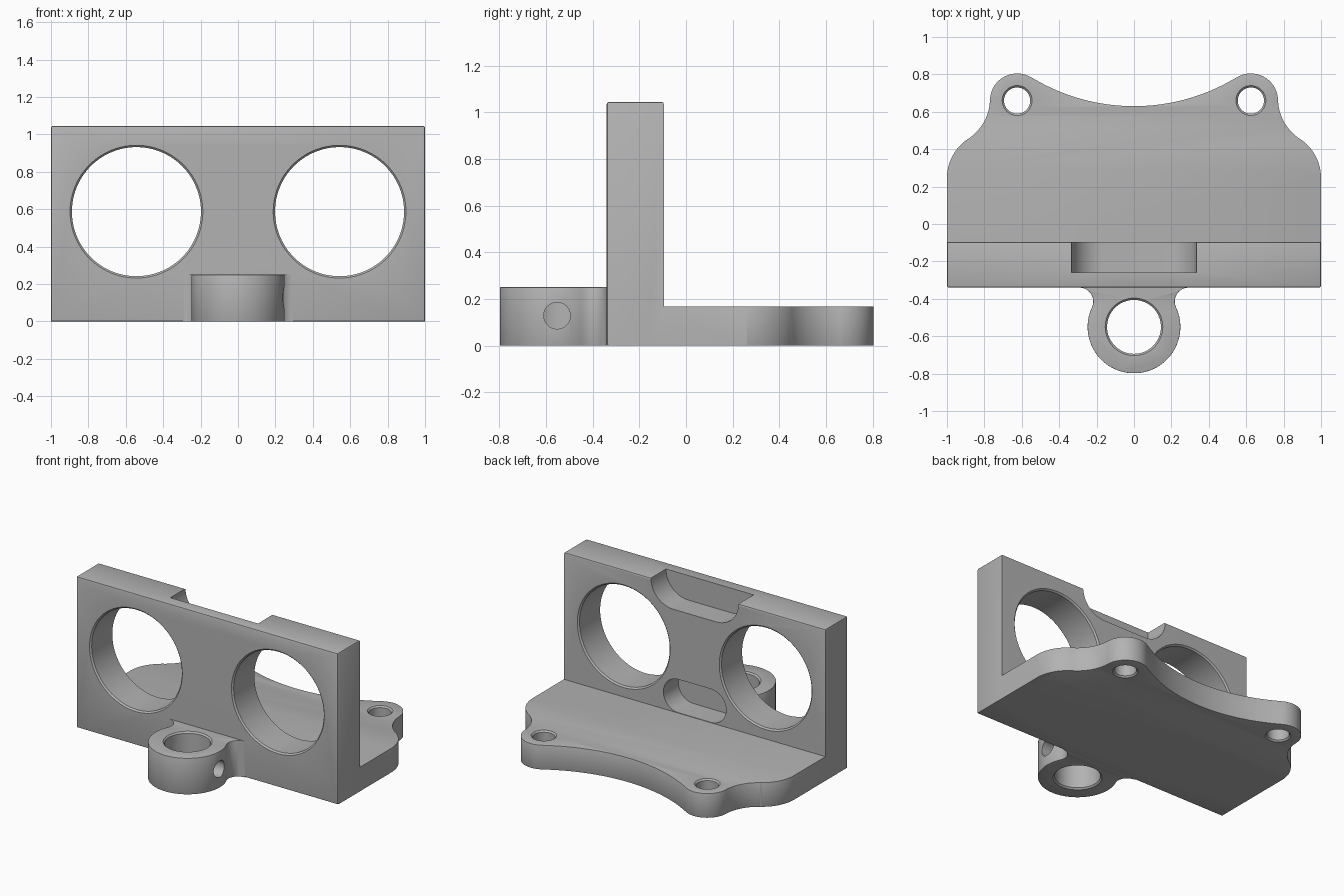
import bpy, bmesh, math
from mathutils import Matrix

if "Cube" in bpy.data.objects:
    bpy.data.objects.remove(bpy.data.objects["Cube"])

B = 0.01  # small edge rounding
grey = bpy.data.materials.new("plain grey")
grey.diffuse_color = (0.45, 0.45, 0.45, 1)
grey.use_nodes = True
grey.node_tree.nodes["Principled BSDF"].inputs["Base Color"].default_value = grey.diffuse_color


def arc(cx, cy, r, a0, a1, n=16):
    """Points on an arc, angles in degrees."""
    return [(cx + r * math.cos(math.radians(a0 + (a1 - a0) * i / n)),
             cy + r * math.sin(math.radians(a0 + (a1 - a0) * i / n))) for i in range(n + 1)]


def mirrored(half):
    """Close an outline by mirroring its left half in x."""
    return half + [(-x, y) for x, y in reversed(half) if abs(x) > 1e-5]


def finish(bm, name):
    bmesh.ops.recalc_face_normals(bm, faces=bm.faces)
    me = bpy.data.meshes.new(name)
    bm.to_mesh(me)
    bm.free()
    me.materials.append(grey)
    ob = bpy.data.objects.new(name, me)
    bpy.context.collection.objects.link(ob)
    return ob


def prism(name, outline, lo, hi, upright=False, round_edge=None):
    """Extrude an outline in z, or an x-z outline in y; round the edges picked by a rule."""
    bm = bmesh.new()
    pts = [(x, lo, v) if upright else (x, v, lo) for x, v in outline]
    f = bm.faces.new([bm.verts.new(p) for p in pts])
    new = bmesh.ops.extrude_face_region(bm, geom=[f])["geom"]
    step = (0, hi - lo, 0) if upright else (0, 0, hi - lo)
    bmesh.ops.translate(bm, vec=step, verts=[g for g in new if isinstance(g, bmesh.types.BMVert)])
    bmesh.ops.recalc_face_normals(bm, faces=bm.faces)
    if round_edge:
        edges = [e for e in bm.edges if e.calc_face_angle(0) > 1
                 and round_edge((e.verts[0].co + e.verts[1].co) / 2)]
        bmesh.ops.bevel(bm, geom=edges, offset=B, segments=2, profile=0.5,
                        affect='EDGES', clamp_overlap=True)
    return finish(bm, name)


def bore(name, r, length, matrix, n=64):
    """Round cutter along its own z, flared at both ends for a softened rim."""
    bm = bmesh.new()
    h = length / 2
    rings = [(-h - B, r + 2 * B), (-h + B, r), (h - B, r), (h + B, r + 2 * B)]
    loops = [[bm.verts.new((x, y, z)) for x, y in arc(0, 0, rad, 0, 360, n)[:-1]] for z, rad in rings]
    for a, b in zip(loops, loops[1:]):
        for i in range(n):
            j = (i + 1) % n
            bm.faces.new((a[i], a[j], b[j], b[i]))
    bm.faces.new(loops[0])
    bm.faces.new(loops[-1])
    bm.transform(matrix)
    return finish(bm, name)


def combine(target, other, op):
    m = target.modifiers.new(op, 'BOOLEAN')
    m.operation, m.object, m.solver = op, other, 'EXACT'
    bpy.context.view_layer.objects.active = target
    bpy.ops.object.modifier_apply(modifier=m.name)
    bpy.data.objects.remove(other)


# upright wall
bracket = prism("mounting_bracket", [(-1, 0), (1, 0), (1, 1.045), (-1, 1.045)], -0.34, -0.095, True,
                lambda c: c.z > 1.04 or c.y < -0.33)

# base plate with two ears and a scooped rear edge
half = [(-1, -0.15)] + arc(-0.75, 0.246, 0.25, 180, 123)
half += arc(-1.026, 0.67, 0.256, -57, 0)
half += arc(-0.625, 0.66, 0.145, 176, 58.6)
half += arc(0, 1.683, 1.053, 238.6, 270, 20)[1:]
plate = prism("base_plate", mirrored(half), 0, 0.167, False,
              lambda c: c.y > -0.08 and (c.z < 0.001 or c.z > 0.166) and not (abs(c.x) > 0.999 and c.z < 0.001))
combine(bracket, plate, 'UNION')

# front collar with filleted neck
half = [(-0.293, -0.25)] + arc(-0.293, -0.415, 0.075, 90, -24.7, 12)
half += arc(0, -0.55, 0.248, 155.3, 270, 28)[1:]
collar = prism("collar", mirrored(half), 0, 0.25, False, lambda c: c.y < -0.36 and (c.z < 0.001 or c.z > 0.249))
combine(bracket, collar, 'UNION')

# holes
along_y = Matrix.Rotation(math.pi / 2, 4, 'X')
along_x = Matrix.Rotation(math.pi / 2, 4, 'Y')
for s in (-1, 1):
    combine(bracket, bore("wall_hole", 0.345, 0.245,
            Matrix.Translation((0.543 * s, -0.2175, 0.587)) @ along_y, 96), 'DIFFERENCE')
    combine(bracket, bore("ear_hole", 0.07, 0.167,
            Matrix.Translation((0.625 * s, 0.66, 0.0835)), 40), 'DIFFERENCE')
combine(bracket, bore("collar_hole", 0.144, 0.25, Matrix.Translation((0, -0.55, 0.125))), 'DIFFERENCE')
combine(bracket, bore("set_screw_hole", 0.057, 0.3,
        Matrix.Translation((0.19, -0.553, 0.128)) @ along_x, 32), 'DIFFERENCE')

# rear recesses: open notch at the top, rounded slot above the plate
notch = mirrored([(-0.335, 1.1)] + arc(-0.165, 1.045, 0.17, 180, 270))
combine(bracket, prism("top_notch", notch, -0.26, -0.02, True), 'DIFFERENCE')
slot = mirrored(arc(-0.125, 0.285, 0.115, 90, 270))
combine(bracket, prism("rear_slot", slot, -0.26, -0.02, True), 'DIFFERENCE')

bpy.ops.object.select_all(action='DESELECT')
bracket.select_set(True)
bpy.context.view_layer.objects.active = bracket
bpy.ops.object.shade_smooth_by_angle(angle=math.radians(30))
